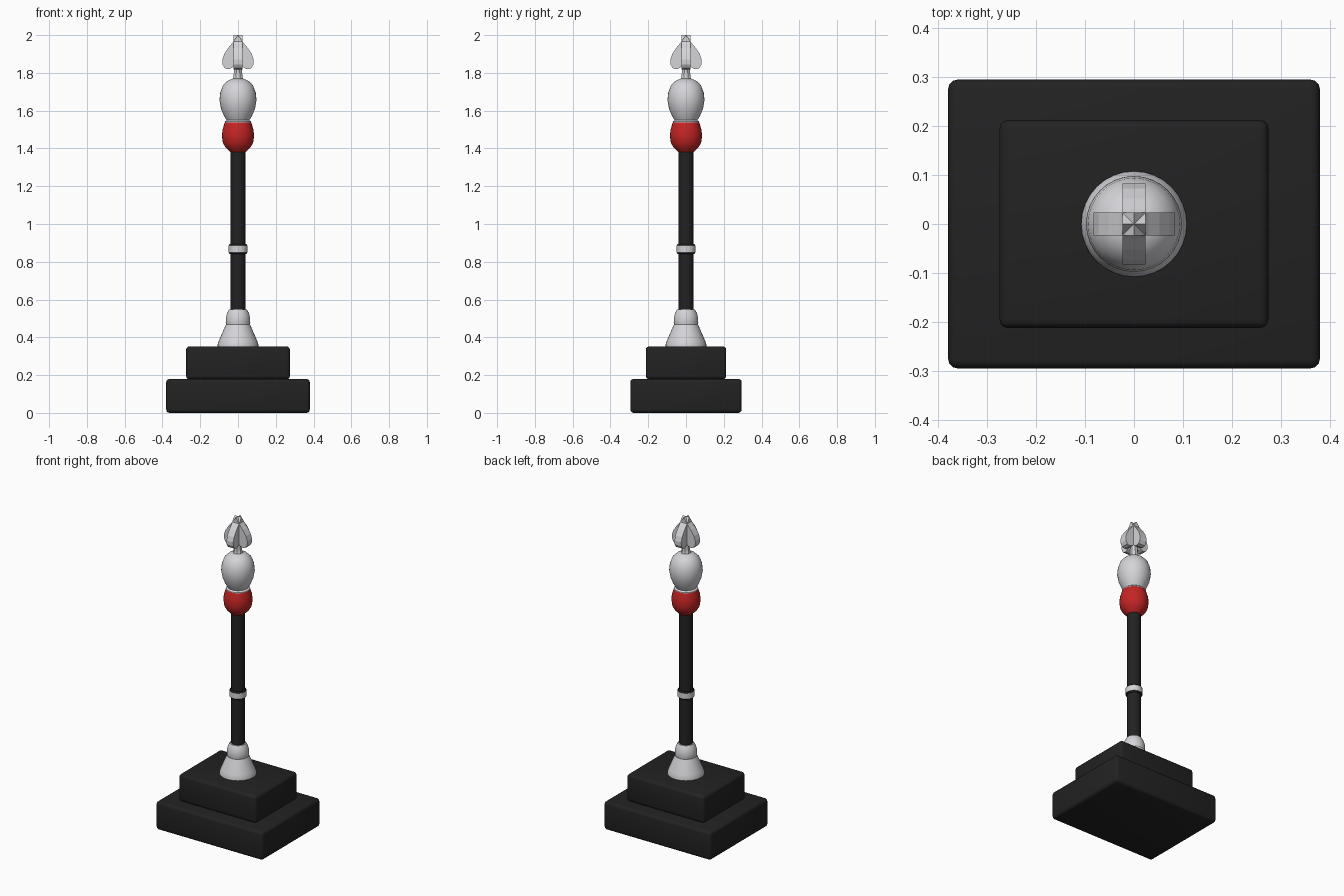
import bpy
import bmesh
from math import radians, pi, cos, sin

if "Cube" in bpy.data.objects:
    bpy.data.objects.remove(bpy.data.objects["Cube"], do_unlink=True)


def material(name, rgb):
    m = bpy.data.materials.new(name)
    m.use_nodes = True
    m.diffuse_color = (*rgb, 1)
    m.node_tree.nodes["Principled BSDF"].inputs["Base Color"].default_value = (*rgb, 1)
    return m


SILVER = material("pale silver", (0.66, 0.66, 0.69))
BLACK = material("black", (0.016, 0.016, 0.016))
RED = material("red", (0.55, 0.018, 0.018))


def finish(name, bm, mats, smooth=None):
    bmesh.ops.recalc_face_normals(bm, faces=bm.faces)
    mesh = bpy.data.meshes.new(name)
    bm.to_mesh(mesh)
    bm.free()
    ob = bpy.data.objects.new(name, mesh)
    bpy.context.collection.objects.link(ob)
    for m in mats:
        mesh.materials.append(m)
    if smooth:
        bpy.ops.object.select_all(action='DESELECT')
        ob.select_set(True)
        bpy.context.view_layer.objects.active = ob
        bpy.ops.object.shade_smooth_by_angle(angle=radians(smooth))
    return ob


def slab(name, hx, hy, z0, z1):
    bm = bmesh.new()
    bmesh.ops.create_cube(bm, size=1)
    for v in bm.verts:
        v.co = (v.co.x * 2 * hx, v.co.y * 2 * hy, z0 + (v.co.z + 0.5) * (z1 - z0))
    bmesh.ops.bevel(bm, geom=bm.edges[:], offset=0.018, segments=3,
                    profile=0.5, affect='EDGES')
    return finish(name, bm, [BLACK], 40)


def lathe(name, profile, mats, sides=32, smooth=40, turn=0.0):
    """Turn (radius, height) points about the z axis, with flat end caps."""
    bm = bmesh.new()
    rings = []
    for r, z in profile:
        rings.append([bm.verts.new((r * cos(turn + 2 * pi * i / sides),
                                    r * sin(turn + 2 * pi * i / sides), z))
                      for i in range(sides)])
    for a, b in zip(rings, rings[1:]):
        for i in range(sides):
            j = (i + 1) % sides
            bm.faces.new((a[i], a[j], b[j], b[i]))
    bm.faces.new(rings[0])
    bm.faces.new(rings[-1])
    return finish(name, bm, mats, smooth)


# Two-step plinth
slab("lower_plinth", 0.38, 0.295, 0.0, 0.18)
slab("upper_plinth", 0.275, 0.213, 0.178, 0.352)

# Flared foot and its collar
lathe("foot", [(0.108, 0.35), (0.108, 0.362), (0.1, 0.385), (0.064, 0.468)], [SILVER])
lathe("foot_collar", [(0.06, 0.46), (0.065, 0.475), (0.064, 0.505),
                      (0.057, 0.53), (0.047, 0.548)], [SILVER])

# Shaft and its band, dark on the chamfered rims
lathe("shaft", [(0.04, 0.5), (0.04, 1.42)], [BLACK])
band = lathe("shaft_band", [(0.044, 0.842), (0.05, 0.849), (0.05, 0.886), (0.044, 0.893)],
             [SILVER, BLACK])
for face in band.data.polygons:
    if abs(face.normal.z) > 0.3:
        face.material_index = 1

# Red knob, pale collar and egg
lathe("red_knob", [(0.04, 1.38), (0.066, 1.405), (0.08, 1.43), (0.085, 1.465),
                   (0.082, 1.5), (0.07, 1.537)], [RED])
lathe("knob_collar", [(0.07, 1.535), (0.07, 1.542), (0.06, 1.55)], [SILVER])
lathe("egg", [(0.055, 1.54), (0.074, 1.572), (0.09, 1.61), (0.098, 1.655),
              (0.094, 1.695), (0.08, 1.733), (0.055, 1.758), (0.026, 1.77)], [SILVER])

# Faceted stem under the finial
lathe("finial_stem", [(0.03, 1.765), (0.025, 1.785), (0.022, 1.84)], [SILVER],
      sides=8, smooth=None, turn=pi / 8)

# Finial: two thick leaf outlines crossing at right angles
half = [(0.014, 1.845), (0.03, 1.828), (0.05, 1.819), (0.07, 1.825), (0.082, 1.845),
        (0.083, 1.87), (0.073, 1.9), (0.052, 1.932), (0.03, 1.958), (0.018, 1.975)]
outline = half + [(0, 2.0)] + [(-x, z) for x, z in reversed(half)]
for name, crossed in (("finial_leaf_side", False), ("finial_leaf_front", True)):
    bm = bmesh.new()
    sheets = []
    for t in (-0.024, 0.024):
        sheets.append([bm.verts.new((t, x, z) if crossed else (x, t, z))
                       for x, z in outline])
        bm.faces.new(sheets[-1])
    a, b = sheets
    for i in range(len(outline)):
        j = (i + 1) % len(outline)
        bm.faces.new((a[i], a[j], b[j], b[i]))
    finish(name, bm, [SILVER])
